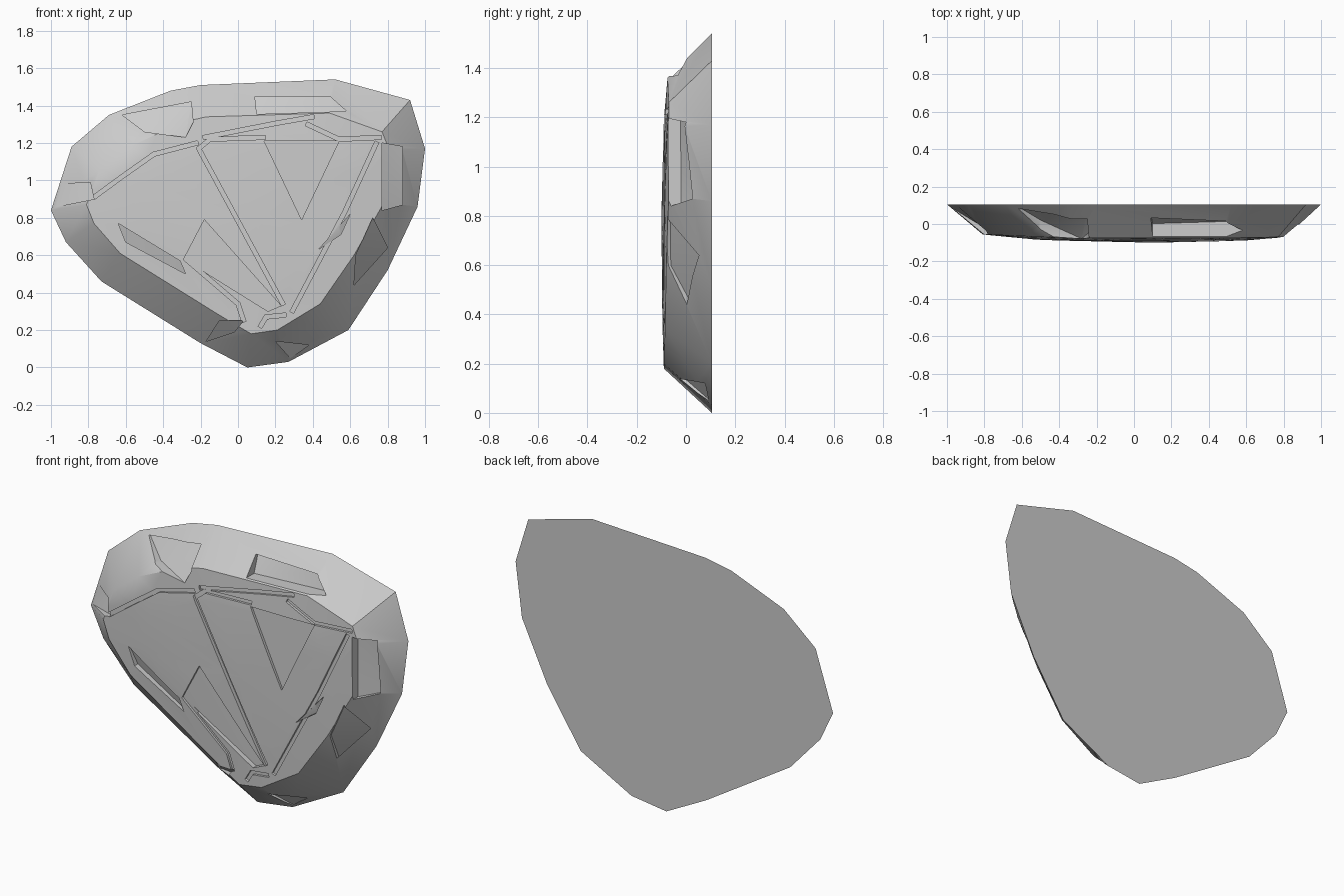
import bpy, bmesh, math
from mathutils import Vector
from mathutils.bvhtree import BVHTree

if "Cube" in bpy.data.objects:
    bpy.data.objects.remove(bpy.data.objects["Cube"])

# Rim on the flat back (x, z) and the front shoulder (x, z, y)
rim = [(-1, .84), (-.92, .67), (-.73, .46), (-.2, .13), (.05, 0), (.27, .03),
       (.59, .2), (.8, .52), (.96, .86), (1, 1.17), (.92, 1.43), (.52, 1.54),
       (-.2, 1.51), (-.36, 1.48), (-.69, 1.35), (-.89, 1.18)]
shoulder = [(-.81, .87, -.055), (-.77, .77, -.06), (-.63, .61, -.07),
            (-.1, .28, -.085), (.07, .18, -.09), (.21, .2, -.09),
            (.44, .34, -.085), (.62, .6, -.08), (.78, .88, -.07),
            (.81, 1.16, -.07), (.77, 1.26, -.07), (.49, 1.36, -.075),
            (-.17, 1.34, -.075), (-.3, 1.31, -.072), (-.58, 1.18, -.065),
            (-.74, 1.06, -.058)]
CX, CZ = .1, .8

# Slab: flat back, sloping bevel and gently domed front
bm = bmesh.new()
back = [bm.verts.new((x, .105, z)) for x, z in rim]
edge = [bm.verts.new((x, y, z)) for x, z, y in shoulder]
dome = [bm.verts.new((CX + (x - CX) * .7, y * .4 - .06, CZ + (z - CZ) * .7))
        for x, z, y in shoulder]
n = len(rim)
for i in range(n):
    j = (i + 1) % n
    bm.faces.new((back[i], back[j], edge[j], edge[i]))
    bm.faces.new((edge[i], edge[j], dome[j], dome[i]))
tip = bm.verts.new((CX, -.1, CZ))
for i in range(n):
    bm.faces.new((dome[i], dome[(i + 1) % n], tip))
bm.faces.new(back)
bmesh.ops.triangulate(bm, faces=bm.faces[:])
bmesh.ops.recalc_face_normals(bm, faces=bm.faces[:])
surface = BVHTree.FromBMesh(bm)
mesh = bpy.data.meshes.new("carved_slab")
bm.to_mesh(mesh)
bm.free()
slab = bpy.data.objects.new("carved_slab", mesh)
bpy.context.collection.objects.link(slab)
bpy.context.view_layer.objects.active = slab
slab.select_set(True)


def carve(points, depth=None):
    """Sink an x/z polygon into the front, following the surface."""
    b = bmesh.new()
    floor, lid = [], []
    for p in points:
        x, z = p[0], p[1]
        d = p[2] if depth is None else depth
        hit = surface.ray_cast(Vector((x, -1, z)), Vector((0, 1, 0)))[0]
        y = min((hit.y if hit else .1) + d, .098)
        floor.append(b.verts.new((x, y, z)))
        lid.append(b.verts.new((x, -.3, z)))
    b.faces.new(floor)
    b.faces.new(lid[::-1])
    for i in range(len(points)):
        j = (i + 1) % len(points)
        b.faces.new((floor[j], floor[i], lid[i], lid[j]))
    bmesh.ops.triangulate(b, faces=b.faces[:])
    bmesh.ops.recalc_face_normals(b, faces=b.faces[:])
    m = bpy.data.meshes.new("cutter")
    b.to_mesh(m)
    b.free()
    cutter = bpy.data.objects.new("cutter", m)
    cutter.hide_render = True
    bpy.context.collection.objects.link(cutter)
    mod = slab.modifiers.new("carve", 'BOOLEAN')
    mod.operation, mod.solver, mod.object = 'DIFFERENCE', 'EXACT', cutter
    bpy.ops.object.modifier_apply(modifier=mod.name)
    bpy.data.objects.remove(cutter, do_unlink=True)


def groove(path, w=.011, depth=.013):
    """Narrow engraved line along an x/z path."""
    for a, c in zip(path, path[1:]):
        a, c = Vector(a), Vector(c)
        t = (c - a).normalized()
        s = Vector((-t.y, t.x)) * w
        e = t * w * .6
        carve([a - e - s, c + e - s, c + e + s, a - e + s], depth)


# Pockets and chips in the sloping bevel (x, z, depth)
carve([(.09, 1.45, .02), (.49, 1.45, .02), (.58, 1.37, .05), (.1, 1.355, .07)])
carve([(.77, 1.2, .05), (.88, 1.18, .02), (.88, .87, .02), (.77, .84, .04)])
carve([(-.62, 1.35, .01), (-.25, 1.42, .04), (-.24, 1.31, .03),
       (-.28, 1.23, .0), (-.5, 1.26, .05)])
carve([(-.95, .98, .01), (-.79, .99, .04), (-.77, .9, .02), (-.97, .86, .0)])
carve([(.2, .14, .02), (.38, .12, .02), (.28, .05, .01)])
carve([(-.17, .14, .01), (-.02, .19, .04), (.03, .25, .01), (-.1, .25, .02)])
carve([(.72, .8, .01), (.8, .64, .03), (.62, .44, .02), (.63, .6, .01)])

# Sunken wedges between the fan ribs
carve([(.14, 1.21), (.34, .79), (.54, 1.21)], .012)
carve([(-.18, .79, .014), (.23, .33, .03), (.16, .3, .03), (-.29, .58, .012)])
carve([(-.64, .77, .01), (-.6, .67, .03), (-.28, .5, .02), (-.31, .57, .008)])
carve([(.43, .63, .02), (.55, .71, .025), (.6, .82, .008)])

# Engraved rib outlines
groove([(-.77, .91), (-.62, 1.02), (-.45, 1.14), (-.22, 1.2)])
groove([(.24, .34), (-.21, 1.17), (-.15, 1.22), (.14, 1.23)])
groove([(.29, .3), (.57, .83), (.74, 1.2)])
groove([(-.18, 1.23), (.2, 1.305), (.4, 1.34)])
groove([(.37, 1.3), (.54, 1.22), (.76, 1.23)])
groove([(-.28, .58), (0, .34), (.03, .25)])
groove([(.25, .28), (.15, .27), (.12, .22)])

# Soft shading with crisp carved edges
bpy.ops.object.shade_smooth_by_angle(angle=math.radians(35))
